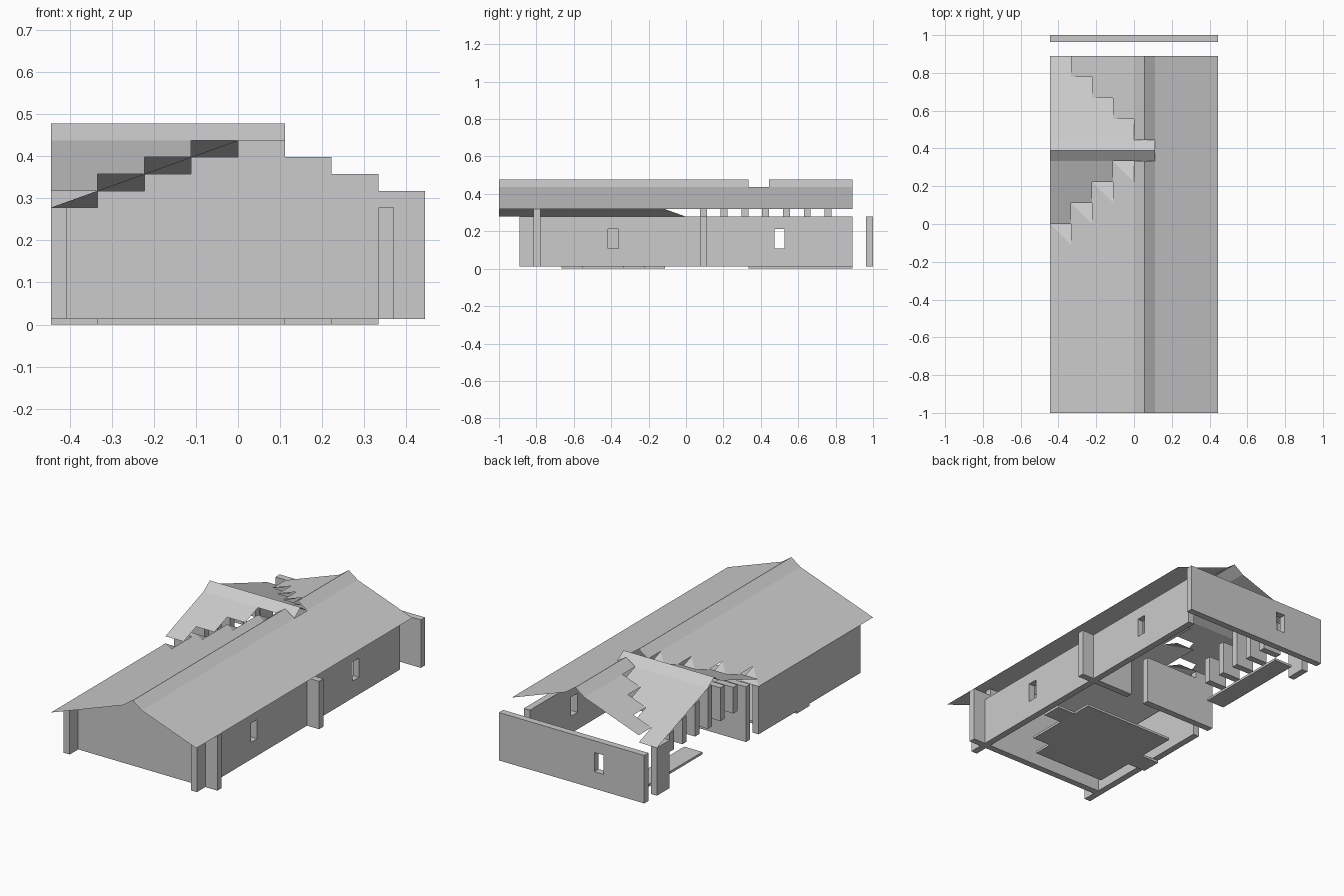
import bpy, bmesh

if "Cube" in bpy.data.objects:
    bpy.data.objects.remove(bpy.data.objects["Cube"])

M = 1 / 9            # building module
T = M / 3            # wall thickness
Z0, Z1 = 0.013, 0.278   # wall foot and wall head
S = 0.04             # roof rise per module


def make(name, bm):
    bmesh.ops.remove_doubles(bm, verts=bm.verts, dist=1e-5)
    me = bpy.data.meshes.new(name)
    bm.to_mesh(me)
    bm.free()
    ob = bpy.data.objects.new(name, me)
    bpy.context.collection.objects.link(ob)
    return ob


def add_box(bm, x0, x1, y0, y1, z0, z1):
    r = bmesh.ops.create_cube(bm, size=1)
    for v in r["verts"]:
        v.co = (x0 + (v.co.x + .5) * (x1 - x0),
                y0 + (v.co.y + .5) * (y1 - y0),
                z0 + (v.co.z + .5) * (z1 - z0))


def boxes(name, items):
    bm = bmesh.new()
    for b in items:
        add_box(bm, *b)
    return make(name, bm)


def sheet(bm, pts, up=True):
    # single roof face, pointing up or down
    f = bm.faces.new([bm.verts.new(p) for p in pts])
    f.normal_update()
    if (f.normal.z > 0) != up:
        f.normal_flip()


def slope_x(bm, x0, z0, x1, z1, y0, y1):
    sheet(bm, [(x0, y0, z0), (x1, y0, z1), (x1, y1, z1), (x0, y1, z0)])


def slope_y(bm, y0, z0, y1, z1, x0, x1, up=True):
    sheet(bm, [(x0, y0, z0), (x1, y0, z0), (x1, y1, z1), (x0, y1, z1)], up)


def profile_wall(name, pts, y0, y1):
    # outline in xz pushed along y
    bm = bmesh.new()
    f = bm.faces.new([bm.verts.new((x, y0, z)) for x, z in pts])
    r = bmesh.ops.extrude_face_region(bm, geom=[f])
    for v in r["geom"]:
        if isinstance(v, bmesh.types.BMVert):
            v.co.y = y1
    bmesh.ops.recalc_face_normals(bm, faces=bm.faces)
    return make(name, bm)


def cut(ob, name, x0, x1, y0, y1):
    # window opening
    c = boxes(name, [(x0, x1, y0, y1, 0.107, 0.213)])
    c.hide_render = True
    c.hide_viewport = True
    mod = ob.modifiers.new(name, "BOOLEAN")
    mod.object = c
    mod.operation = "DIFFERENCE"
    mod.solver = "EXACT"


# stepped front gable wall
heights = [0, 1, 2, 3, 4, 3, 2, 1]
outline = [(-4 * M, Z0)]
for i, h in enumerate(heights):
    outline += [((i - 4) * M, Z1 + h * S), ((i - 3) * M, Z1 + h * S)]
outline.append((4 * M, Z0))
profile_wall("front_gable_wall", outline, -7 * M - T, -7 * M)

# long east wall with two windows
east = boxes("east_wall", [(3 * M, 3 * M + T, -8 * M, 8 * M, Z0, Z1)])
for k, yc in enumerate((-3.5 * M, 4.5 * M)):
    cut(east, "east_window_cutter_%d" % k, .3, .42, yc - M / 4, yc + M / 4)

# detached north wall with one window
north = boxes("north_wall", [(-4 * M, 4 * M, 1 - T, 1, Z0, Z1)])
cut(north, "north_window_cutter", -1.75 * M, -1.25 * M, .93, 1.05)

# west wall, corner piece and partition with a door gap
boxes("west_wall", [(-4 * M, -4 * M + T, -8 * M, 0, Z0, Z1)])
boxes("west_corner_wall", [(-4 * M, -4 * M + T, 7 * M, 8 * M, Z0, Z1)])
boxes("partition_wall", [(-4 * M, 0, M - T, M, Z0, Z1),
                         (M, 4 * M, M - T, M, Z0, Z1)])

# hanging fins below the side gable
fins = []
for j, h in enumerate([1, 2, 3, 4, 3, 2, 1]):
    low = Z1 if j == 0 else 0.213
    fins.append((-4 * M, -3 * M, (j + 1) * M - T, (j + 1) * M, low, Z1 + h * S))
boxes("side_gable_fins", fins)

# floor slabs
boxes("main_floor", [(-3 * M, M, -6 * M, -M, 0, Z0),
                     (M, 2 * M, -5 * M, -M, 0, Z0),
                     (2 * M, 3 * M, -3 * M, -2 * M, 0, Z0),
                     (-4 * M, -3 * M, -4 * M, -3 * M, 0, Z0)])
boxes("back_floor_strip", [(-3 * M, -2 * M, 3 * M, 8 * M, 0, Z0)])

TOP, PEAK = Z1 + 4 * S, Z1 + 5 * S

# main roof: east slope, then west slope in stepped columns
bm = bmesh.new()
slope_x(bm, M, TOP, 4 * M, Z1 + S, -1, 8 * M)
make("roof_east_slope", bm)
bm = bmesh.new()
for k in range(4):
    x, z = (k - 4) * M, Z1 + k * S
    slope_x(bm, x, z, x + M, z + S, -1, (k - 1) * M)
    if k:
        slope_x(bm, x, z, x + M, z + S, (8 - k) * M, 8 * M)
make("roof_west_slope", bm)

# side gable roof: stepped strips on both slopes
bm = bmesh.new()
for k in range(4):
    z = Z1 + k * S
    slope_y(bm, (8 - k) * M, z, (7 - k) * M, z + S, -4 * M, (k - 3) * M, False)
    if k:
        slope_y(bm, (k - 1) * M, z, k * M, z + S, -4 * M, (k - 4) * M, False)
make("side_gable_roof", bm)

# small hip tiles along the valley
bm = bmesh.new()
for k in range(4):
    x, y, z = (k - 4) * M, (k - 1) * M, Z1 + k * S
    hi, nw = (x + M, y, z + S), (x, y + M, z)
    sheet(bm, [hi, nw, (x, y, z)])
    sheet(bm, [hi, (x + M, y + M, z), nw])
make("valley_tiles", bm)

# ridge caps
bm = bmesh.new()
for y0, y1 in ((-1, 3 * M), (4 * M, 8 * M)):
    slope_x(bm, 0, TOP, M / 2, PEAK, y0, y1)
    slope_x(bm, M / 2, PEAK, M, TOP, y0, y1)
make("main_ridge_cap", bm)
for name, x0, x1 in (("side_ridge_cap", -4 * M, 0), ("ridge_junction_cap", 0, M)):
    bm = bmesh.new()
    slope_y(bm, 3 * M, TOP, 3.5 * M, PEAK, x0, x1)
    slope_y(bm, 3.5 * M, PEAK, 4 * M, TOP, x0, x1)
    make(name, bm)
